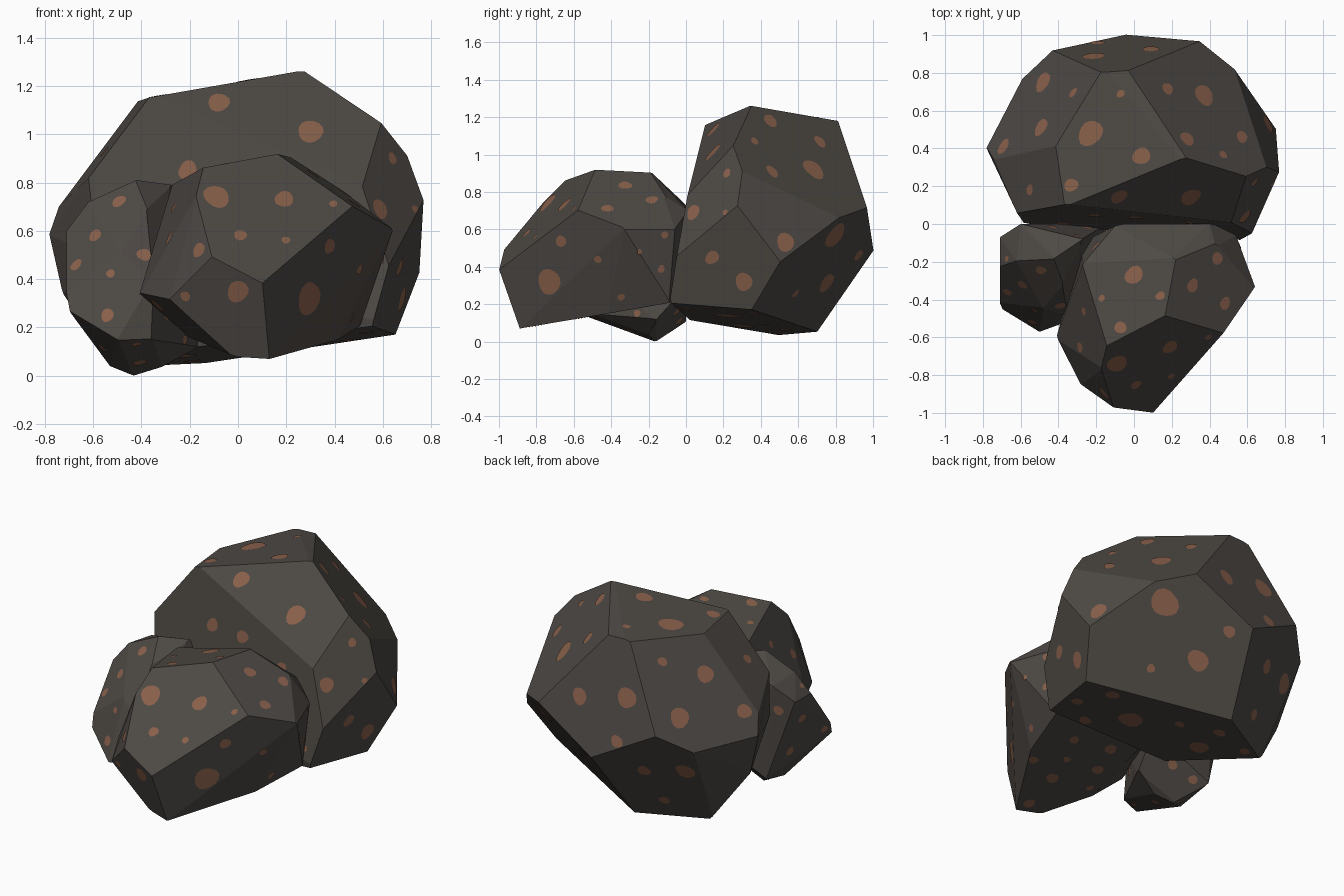
import bpy, bmesh, math, random
from mathutils import Vector
from mathutils.bvhtree import BVHTree

if "Cube" in bpy.data.objects:
    bpy.data.objects.remove(bpy.data.objects["Cube"])

random.seed(4)


def material(name, rgb):
    m = bpy.data.materials.new(name)
    m.diffuse_color = (*rgb, 1)
    m.use_nodes = True
    m.node_tree.nodes["Principled BSDF"].inputs["Base Color"].default_value = m.diffuse_color
    return m


STONE = material("dark stone", (0.075, 0.066, 0.058))
RUST = material("rust brown", (0.25, 0.117, 0.07))


def add_object(name, bm, mat):
    me = bpy.data.meshes.new(name)
    bm.to_mesh(me)
    me.materials.append(mat)
    bpy.context.collection.objects.link(bpy.data.objects.new(name, me))


def facet_planes(corners, angle=9):
    """Planes of the wrapped corners, with nearly flat neighbours merged."""
    bm = bmesh.new()
    for c in corners:
        bm.verts.new(c)
    res = bmesh.ops.convex_hull(bm, input=bm.verts)
    junk = {g for g in res["geom_interior"] + res["geom_unused"] if isinstance(g, bmesh.types.BMVert)}
    bmesh.ops.delete(bm, geom=list(junk), context='VERTS')
    bmesh.ops.recalc_face_normals(bm, faces=bm.faces)
    bmesh.ops.dissolve_limit(bm, angle_limit=math.radians(angle), verts=bm.verts, edges=bm.edges)
    bm.normal_update()
    planes = [(f.calc_center_median(), f.normal.copy()) for f in bm.faces]
    bm.free()
    return planes


def rock(name, corners):
    """Cut a block by every plane, giving truly flat facets."""
    bm = bmesh.new()
    bmesh.ops.create_cube(bm, size=4)
    for co, no in facet_planes(corners):
        bmesh.ops.bisect_plane(bm, geom=bm.verts[:] + bm.edges[:] + bm.faces[:], dist=1e-5,
                               plane_co=co, plane_no=no, clear_outer=True)
        rim = [e for e in bm.edges if e.is_boundary]
        if rim:
            bmesh.ops.holes_fill(bm, edges=rim, sides=0)
    bmesh.ops.recalc_face_normals(bm, faces=bm.faces)
    bm.normal_update()
    bm.faces.ensure_lookup_table()
    add_object(name, bm, STONE)
    return bm


# Large rock at the back
large = rock("large_rock", [
    (.28, .35, 1.26), (-.42, .4, 1.13), (-.17, .8, 1.18), (-.03, .81, 1.18), (-.36, .1, 1.16),
    (.51, .02, .8), (.6, .25, 1.04), (.7, .3, .91), (.77, .28, .72), (.75, .5, .43),
    (.65, .35, .17), (.56, -.08, .21), (.62, -.06, .46), (-.62, .06, .82),
    (-.58, 0, .5), (-.75, .36, .69), (-.78, .4, .58), (-.73, .4, .36), (.34, .97, .72),
    (-.05, 1, .48), (.53, .83, .66), (-.43, .92, .7), (-.59, .77, .57),
    (-.13, .7, .05), (-.53, .49, .04), (-.19, .02, .11)])

# Medium rock in front
medium = rock("medium_rock", [
    (.17, -.49, .92), (-.15, -.64, .86), (.21, -.18, .9), (-.27, -.21, .79), (.48, -.57, .7),
    (.64, -.33, .6), (.1, -1, .39), (-.11, -.97, .49), (-.17, -.77, .74), (-.28, -.85, .32),
    (-.41, -.6, .34), (.13, -.89, .07), (-.04, -.84, .09), (.41, -.42, .14), (.54, -.06, .6),
    (.43, -.12, .78), (.4, .01, .7), (-.1, -.01, .74), (.51, -.09, .22), (-.2, -.6, .16),
    (-.1, -.08, .2), (-.28, -.1, .4)])

# Small rock at the left
small = rock("small_rock", [
    (-.42, -.18, .81), (-.62, -.2, .72), (-.6, 0, .7), (-.71, -.07, .6), (-.71, -.22, .6),
    (-.71, -.41, .36), (-.7, -.45, .27), (-.48, -.45, .5), (-.5, -.57, .15), (-.36, -.52, .15),
    (-.43, -.17, 0), (-.53, -.22, .04), (-.31, -.2, .04), (-.16, -.15, .12), (-.55, 0, .1),
    (-.27, -.08, .79), (-.38, -.32, .69), (-.35, -.48, .4), (-.15, 0, .3)])

rocks = [large, medium, small]
trees = [BVHTree.FromBMesh(r) for r in rocks]
plates = [bmesh.new() for _ in rocks]
placed = [[] for _ in rocks]


def border_gap(p, face):
    pts = [v.co for v in face.verts]
    return min((p - a).cross(b - a).length / max((b - a).length, 1e-6)
               for a, b in zip(pts, pts[1:] + pts[:1]))


def add_spot(i, p, face, r):
    """One thin, slightly uneven oval plate on a facet."""
    n = face.normal
    placed[i].append((p, r))
    u = n.orthogonal().normalized()
    v = n.cross(u)
    phase, turn, squash = random.uniform(0, 6.28), random.uniform(0, 6.28), random.uniform(.85, .95)
    ring = []
    for k in range(14):
        a = k * math.tau / 14
        w = r * (1 + .06 * math.sin(2 * a + phase) + .05 * math.sin(3 * a + turn))
        ring.append(plates[i].verts.new(p + u * (w * math.cos(a)) + v * (w * squash * math.sin(a)) + n * .003))
    plates[i].faces.new(ring)


def main_spots(right, up, marks):
    """Place spots seen along one direction: (across, upward, radius)."""
    right, up = Vector(right), Vector(up)
    view = right.cross(up).normalized()
    for x, y, r in marks:
        hits = []
        for i, tree in enumerate(trees):
            p, _, index, dist = tree.ray_cast(right * x + up * y + view * 4, -view)
            if p:
                hits.append((dist, i, index, p))
        if hits:
            _, i, index, p = min(hits, key=lambda h: h[0])
            face = rocks[i].faces[index]
            add_spot(i, p, face, max(.015, min(r, border_gap(p, face))))


# Main spots: front, right, top, back left, back right from below
main_spots((1, 0, 0), (0, 0, 1), [
    (-.08, 1.13, .05), (.3, 1.01, .06), (-.09, .74, .06), (.19, .73, .045), (0, .35, .05), (-.16, .52, .035),
    (-.59, .58, .03), (-.39, .5, .03), (-.54, .25, .03)])
main_spots((0, 1, 0), (0, 0, 1), [
    (-.73, .32, .085), (-.47, .44, .06), (.53, .53, .055), (.31, .32, .05), (.04, .69, .045),
    (-.26, .15, .045), (.14, .45, .04), (-.25, .48, .045), (.21, .69, .03), (-.42, .71, .035)])
main_spots((1, 0, 0), (0, 1, 0), [
    (-.23, .48, .07), (-.07, .69, .045), (.04, .36, .05), (.37, .68, .065), (.28, .45, .045),
    (.57, .46, .04), (-.48, .75, .06), (-.49, .51, .055), (0, -.27, .05), (.14, -.38, .025)])
main_spots((-.787, -.617, 0), (.31, -.395, .866), [
    (-.38, .33, .065), (-.64, .36, .05), (-.44, .09, .04), (.29, .25, .045), (-.05, -.08, .06)])
main_spots((-.769, .639, 0), (.332, .4, .854), [
    (.17, .95, .085), (.36, .62, .065), (-.02, .28, .08), (.37, .12, .06), (-.57, .04, .075)])

# Smaller spots fill the wide gaps
for i, (gap, biggest) in enumerate([(.17, .045), (.14, .04), (.11, .032)]):
    faces = rocks[i].faces[:]
    areas = [f.calc_area() for f in faces]
    for attempt in range(600):
        face = random.choices(faces, areas)[0]
        pts = [v.co for v in face.verts]
        k = random.randrange(1, len(pts) - 1)
        s, t = math.sqrt(random.random()), random.random()
        p = pts[0] * (1 - s) + pts[k] * (s * (1 - t)) + pts[k + 1] * (s * t)
        r = biggest * (1 - .6 * attempt / 600)
        if border_gap(p, face) > r * 1.3 and all((p - q).length > gap + rq for q, rq in placed[i]):
            add_spot(i, p, face, r)

for name, plate in zip(("large", "medium", "small"), plates):
    add_object(name + "_rock_rust_spots", plate, RUST)
